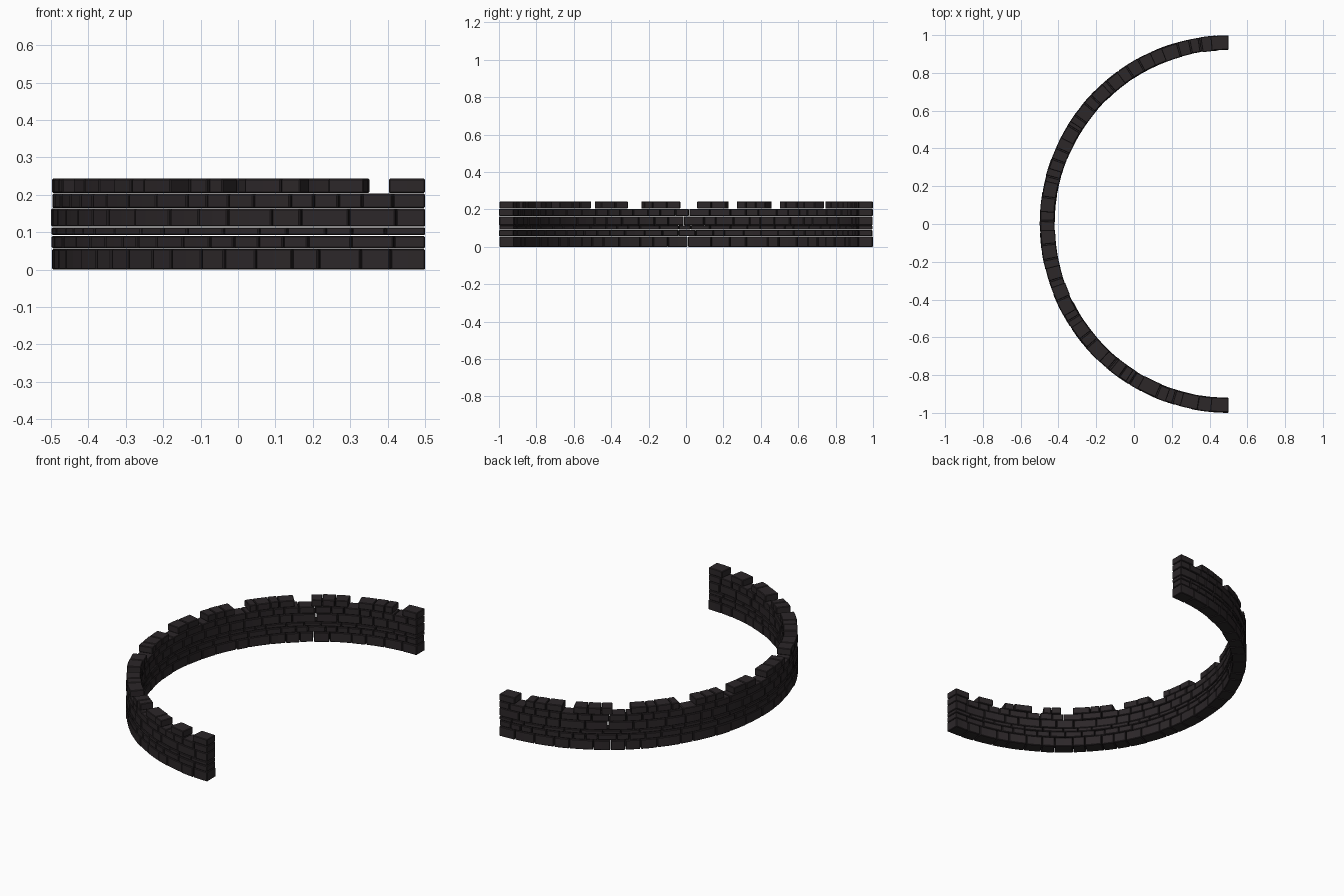
import bpy, bmesh, math, random

if "Cube" in bpy.data.objects:
    bpy.data.objects.remove(bpy.data.objects["Cube"])

random.seed(7)
CX, R_OUT, R_IN = 0.5, 1.0, 0.922
JOINT = 0.1            # half joint between stones, degrees

stone = bpy.data.materials.new("dark_stone")
stone.diffuse_color = (0.025, 0.02, 0.022, 1)
stone.use_nodes = True
stone.node_tree.nodes["Principled BSDF"].inputs["Base Color"].default_value = stone.diffuse_color


def add_stone(bm, a0, a1, z0, z1):
    """Curved block between two angles (degrees from the -x direction)."""
    ro = R_OUT - random.uniform(0, 0.005)
    ri = R_IN + random.uniform(-0.003, 0.003)
    n = max(1, round((a1 - a0) / 3))
    rings = []
    for i in range(n + 1):
        a = math.radians(a0 + (a1 - a0) * i / n)
        rings.append([bm.verts.new((CX - r * math.cos(a), r * math.sin(a), z))
                      for r, z in ((ri, z0), (ro, z0), (ro, z1), (ri, z1))])
    for p, q in zip(rings, rings[1:]):
        for k in range(4):
            m = (k + 1) % 4
            bm.faces.new((p[k], p[m], q[m], q[k]))
    bm.faces.new(rings[0][::-1])
    bm.faces.new(rings[-1])


def course(name, spans, z0, z1, wmin, wmax):
    """One row of random-width stones filling the given angle spans."""
    bm = bmesh.new()
    for s0, s1 in spans:
        widths, total = [], 0
        while total < (s1 - s0) - wmin * 0.5:
            widths.append(random.uniform(wmin, wmax))
            total += widths[-1]
        k, a = (s1 - s0) / total, s0
        for i, w in enumerate(widths):
            b = a + w * k
            add_stone(bm, a + (JOINT if i else 0),
                      b - (JOINT if i < len(widths) - 1 else 0), z0, z1)
            a = b
    bmesh.ops.recalc_face_normals(bm, faces=bm.faces)
    me = bpy.data.meshes.new(name)
    bm.to_mesh(me)
    bm.free()
    me.materials.append(stone)
    ob = bpy.data.objects.new(name, me)
    bpy.context.collection.objects.link(ob)
    bev = ob.modifiers.new("worn_edges", 'BEVEL')
    bev.width, bev.segments = 0.003, 1
    bev.limit_method, bev.angle_limit = 'ANGLE', math.radians(40)


# Full courses, bottom to top
full = [(-90, 90)]
rows = [(0.0, 0.055, 4, 8), (0.057, 0.090, 3.5, 7), (0.092, 0.113, 3.5, 7),
        (0.115, 0.163, 4, 8), (0.165, 0.203, 3.5, 7)]
for i, (z0, z1, w0, w1) in enumerate(rows):
    course(f"wall_course_{i + 1}", full, z0, z1, w0, w1)

# Broken top course: merlons between the gaps
gaps = [(-84.4, -80.5), (-75, -70.5), (-61, -57), (-51, -47), (-33.3, -29.3),
        (-19.7, -13.9), (-1.9, 3.7), (13.3, 17.1), (27.4, 32.9),
        (48, 53.6), (65.5, 69), (80.8, 84.5)]
edges = [-90] + [a for g in gaps for a in g] + [90]
course("merlons", list(zip(edges[::2], edges[1::2])), 0.205, 0.243, 2.5, 6)
